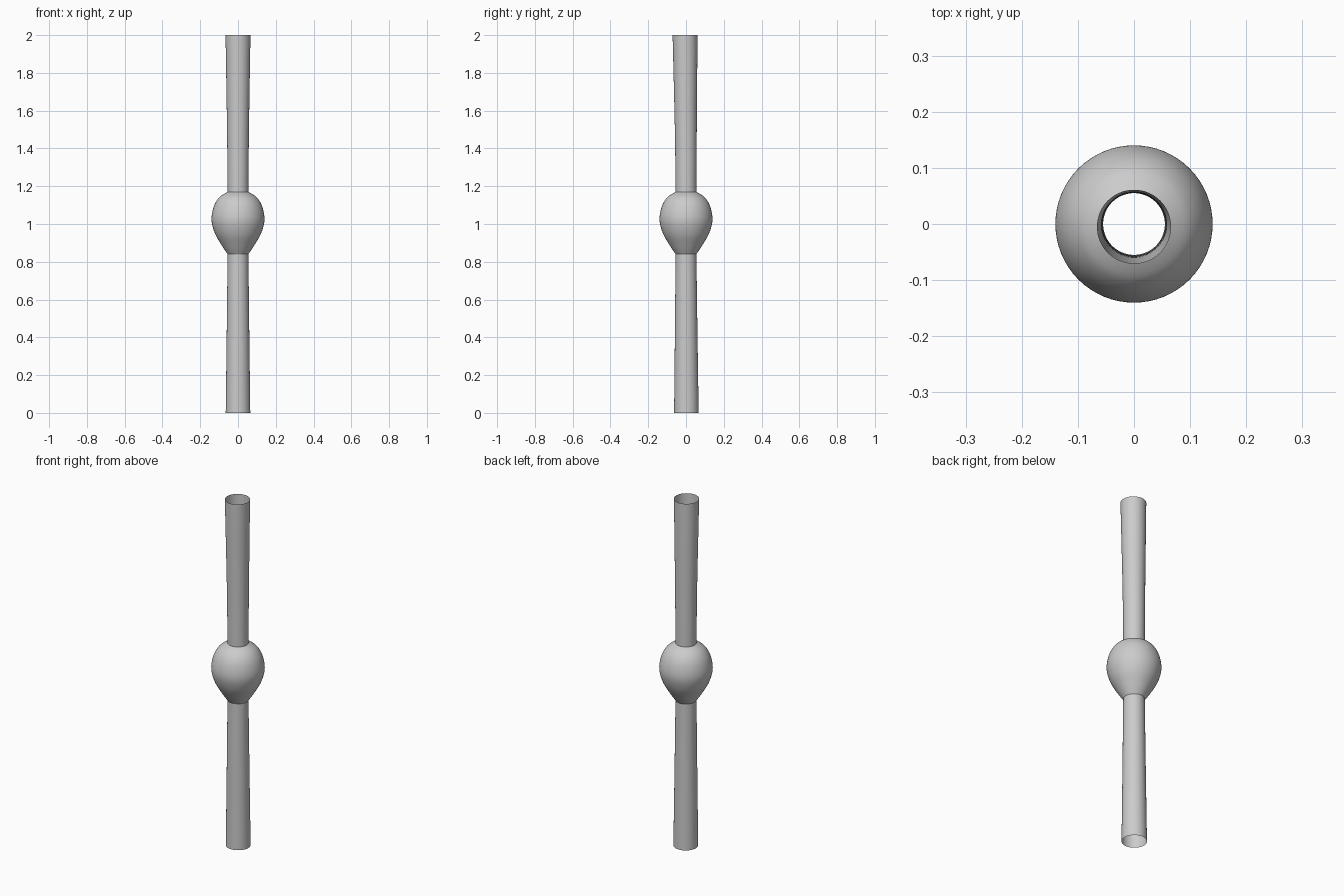
import bpy
import bmesh
from math import cos, sin, tau

if "Cube" in bpy.data.objects:
    bpy.data.objects.remove(bpy.data.objects["Cube"])

SIDES = 64
grey = bpy.data.materials.new("plain grey")
grey.use_nodes = True
colour = (0.6, 0.6, 0.6, 1)
grey.diffuse_color = colour
grey.node_tree.nodes["Principled BSDF"].inputs["Base Color"].default_value = colour


def spline(points, steps=8):
    """Smooth curve through the profile points."""
    pts = [points[0], *points, points[-1]]
    out = []
    for a, b, c, d in zip(pts, pts[1:], pts[2:], pts[3:]):
        for i in range(steps):
            t = i / steps
            out.append([(2*q + (r - p)*t + (2*p - 5*q + 4*r - s)*t*t
                         + (3*q - p - 3*r + s)*t**3) / 2
                        for p, q, r, s in zip(a, b, c, d)])
    return out + [points[-1]]


def loft(name, sections):
    """Open round shell through (radius, y centre, height) sections."""
    bm = bmesh.new()
    rings = [[bm.verts.new((r*cos(tau*i/SIDES), y + r*sin(tau*i/SIDES), z))
              for i in range(SIDES)] for r, y, z in sections]
    for low, high in zip(rings, rings[1:]):
        for i in range(SIDES):
            j = (i + 1) % SIDES
            bm.faces.new((low[i], low[j], high[j], high[i]))
    mesh = bpy.data.meshes.new(name)
    bm.to_mesh(mesh)
    bm.free()
    mesh.materials.append(grey)
    mesh.shade_smooth()
    obj = bpy.data.objects.new(name, mesh)
    bpy.context.collection.objects.link(obj)


# Flared open tubes above and below the bulb
loft("lower_tube", spline([(0.065, 0.002, 0), (0.06, 0.001, 0.4), (0.055, 0, 0.84)]))
loft("upper_tube", spline([(0.055, 0, 1.17), (0.058, -0.001, 1.5), (0.066, -0.005, 2)]))

# Rounded bulb, fuller at the top
loft("bulb", spline([(0.055, 0, 0.84), (0.085, 0, 0.885), (0.122, 0, 0.95),
                     (0.14, 0, 1.02), (0.129, 0, 1.09), (0.1, 0, 1.14),
                     (0.055, 0, 1.17)]))
